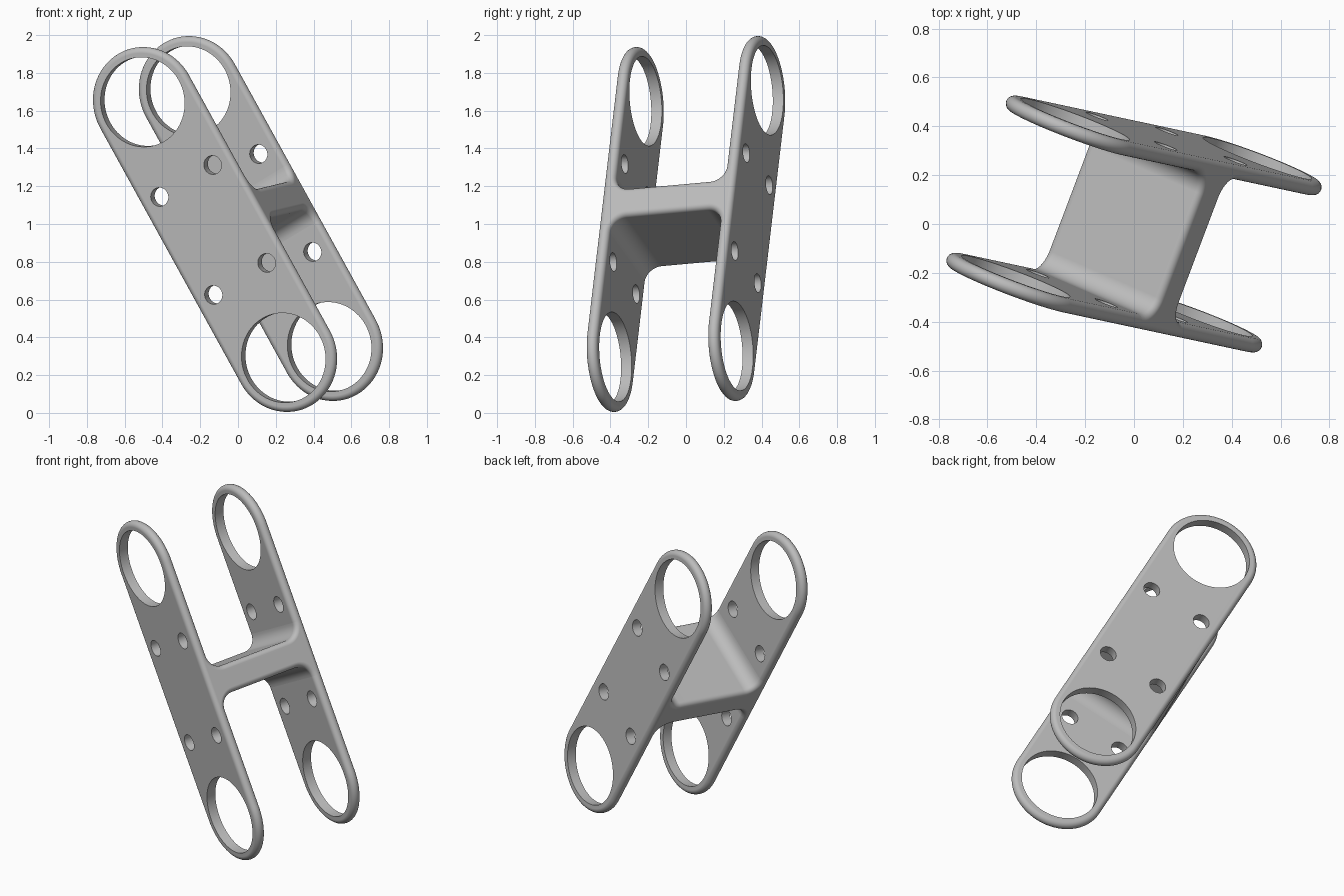
import bpy, bmesh
from math import sin, cos, pi
from mathutils import Matrix, Vector

if "Cube" in bpy.data.objects:
    bpy.data.objects.remove(bpy.data.objects["Cube"])

# Main sizes
END_R, HOLE_R, BOLT_R = 0.29, 0.238, 0.05
HALF_SPAN = 0.777            # plate middle to each large hole
PLATE_W, EDGE = 0.345, 0.03  # plate offset from centre, edge rounding (half thickness)
WEB_HALF, FILLET = 0.085, 0.085
BOLT_V, BOLT_U = 0.175, 0.2975

# Tilted frame: local x = plate width, y = plate normal, z = plate length
normal = Vector((0.352, 0.932, 0.084)).normalized()
length = Vector((-0.48, 0.103, 0.871))
length = (length - normal * length.dot(normal)).normalized()
width = normal.cross(length)
frame = Matrix((width, normal, length)).transposed().to_4x4()
frame.translation = (0, 0, 1)

grey = bpy.data.materials.new("light_grey")
grey.use_nodes = True
colour = (0.5, 0.5, 0.5, 1)
grey.diffuse_color = colour
grey.node_tree.nodes["Principled BSDF"].inputs["Base Color"].default_value = colour


def loft(name, loops):
    """Join matching closed loops into a capped solid."""
    bm = bmesh.new()
    rings = [[bm.verts.new(p) for p in loop] for loop in loops]
    for a, b in zip(rings, rings[1:]):
        for i in range(len(a)):
            j = (i + 1) % len(a)
            bm.faces.new((a[i], a[j], b[j], b[i]))
    bm.faces.new(rings[0][::-1])
    bm.faces.new(rings[-1])
    bmesh.ops.recalc_face_normals(bm, faces=bm.faces)
    mesh = bpy.data.meshes.new(name)
    bm.to_mesh(mesh)
    bm.free()
    mesh.materials.append(grey)
    obj = bpy.data.objects.new(name, mesh)
    bpy.context.collection.objects.link(obj)
    return obj


def finish(obj):
    """Tilt the part and shade it smooth with crisp edges."""
    obj.matrix_world = frame
    bpy.ops.object.select_all(action='DESELECT')
    obj.select_set(True)
    bpy.context.view_layer.objects.active = obj
    bpy.ops.object.shade_smooth_by_angle(angle=pi / 6)
    obj.modifiers.new("flat_normals", 'WEIGHTED_NORMAL').keep_sharp = True


def stadium(r, y, steps=40):
    """Long rounded outline of radius r."""
    points = []
    for side in (1, -1):
        for i in range(steps + 1):
            a = pi * i / steps
            points.append((side * r * cos(a), y, side * (HALF_SPAN + r * sin(a))))
    return points


def circle(r, x, y, z, steps):
    return [(x + r * cos(2 * pi * i / steps), y, z + r * sin(2 * pi * i / steps))
            for i in range(steps)]


def web_profile(x, inset, steps=10):
    """Bar section that flares into both plates with concave fillets."""
    cy, cz = PLATE_W - EDGE - FILLET, WEB_HALF + FILLET
    r = FILLET + inset
    arc = [(cy + r * sin(pi / 2 * i / steps), cz - r * cos(pi / 2 * i / steps))
           for i in range(steps + 1)]
    half = arc + [(y, -z) for y, z in reversed(arc)]
    return [(x, y, z) for y, z in half] + [(x, -y, -z) for y, z in half]


# Side plates with rounded rims, large end holes and four bolt holes
holes = [(HOLE_R, 0, s * HALF_SPAN, 72) for s in (1, -1)]
holes += [(BOLT_R, s * BOLT_V, t * BOLT_U, 28) for s in (1, -1) for t in (1, -1)]
for name, side in (("front_plate", -1), ("back_plate", 1)):
    y = side * PLATE_W
    angles = [pi * i / 12 - pi / 2 for i in range(13)]
    plate = loft(name, [stadium(END_R - EDGE + EDGE * cos(a), y + EDGE * sin(a))
                        for a in angles])
    cutters = []
    for r, x, z, steps in holes:
        cutter = loft("hole_cutter", [circle(r, x, y + d, z, steps) for d in (-0.1, 0.1)])
        cutter.hide_render = True
        cutters.append(cutter)
        cut = plate.modifiers.new("hole", 'BOOLEAN')
        cut.operation, cut.solver, cut.object = 'DIFFERENCE', 'EXACT', cutter
    graph = bpy.context.evaluated_depsgraph_get()
    cut_mesh = bpy.data.meshes.new_from_object(plate.evaluated_get(graph))
    plate.modifiers.clear()
    plate.data = cut_mesh
    for cutter in cutters:
        bpy.data.objects.remove(cutter)
    finish(plate)

# Cross bar joining the plates, with rounded long edges
bend = [pi / 2 * i / 6 for i in range(7)]
ends = [(END_R - EDGE + EDGE * sin(a), EDGE * (1 - cos(a))) for a in bend]
sections = [(-x, d) for x, d in reversed(ends)] + ends
finish(loft("cross_bar", [web_profile(x, d) for x, d in sections]))
